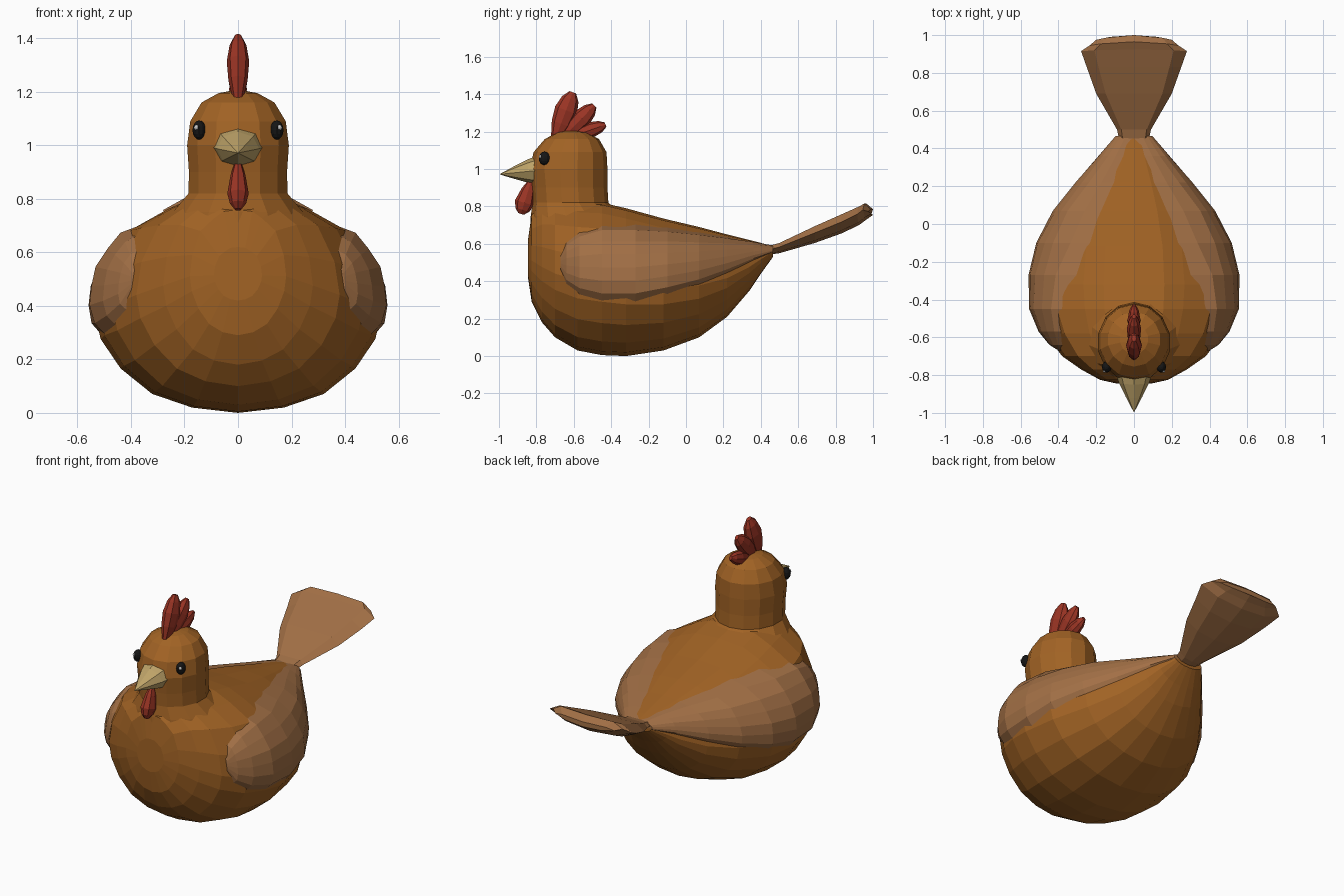
import bpy, bmesh, math
from mathutils import Vector

if "Cube" in bpy.data.objects:
    bpy.data.objects.remove(bpy.data.objects["Cube"])


def material(name, rgb):
    m = bpy.data.materials.new(name)
    m.diffuse_color = (*rgb, 1)
    m.use_nodes = True
    m.node_tree.nodes["Principled BSDF"].inputs["Base Color"].default_value = m.diffuse_color
    return m


BROWN = material("brown", (0.36, 0.125, 0.018))
TAN = material("tan", (0.36, 0.16, 0.06))
RED = material("red", (0.33, 0.035, 0.018))
HORN = material("horn", (0.52, 0.37, 0.14))
BLACK = material("black", (0.008, 0.008, 0.008))
WHITE = material("white", (0.8, 0.8, 0.8))


def loft(name, rings, mat):
    """Skin closed rings of equal length and cap both ends."""
    bm = bmesh.new()
    vs = [[bm.verts.new(p) for p in r] for r in rings]
    n = len(vs[0])
    for a, b in zip(vs, vs[1:]):
        for i in range(n):
            j = (i + 1) % n
            bm.faces.new((a[i], a[j], b[j], b[i]))
    bm.faces.new(vs[0])
    bm.faces.new(vs[-1])
    bmesh.ops.remove_doubles(bm, verts=bm.verts, dist=0.0005)
    bmesh.ops.recalc_face_normals(bm, faces=bm.faces)
    me = bpy.data.meshes.new(name)
    bm.to_mesh(me)
    bm.free()
    me.materials.append(mat)
    ob = bpy.data.objects.new(name, me)
    bpy.context.collection.objects.link(ob)
    return ob


def lerp_table(table, t):
    """Linear interpolation of rows keyed by their first column."""
    for a, b in zip(table, table[1:]):
        if t <= b[0]:
            f = max(0, (t - a[0]) / (b[0] - a[0]))
            return [p + (q - p) * f for p, q in zip(a[1:], b[1:])]
    return list(table[-1][1:])


def petal(name, base, tip, width, thick, profile, mat, sides=8):
    """Flattened spindle in the yz plane; profile = (along, radius factor)."""
    a, b = Vector((0, *base)), Vector((0, *tip))
    d = (b - a).normalized()
    side = Vector((0, -d.z, d.y))
    rings = []
    for t, r in profile:
        c = a.lerp(b, t)
        rings.append([c + side * (width * r * math.cos(k * math.tau / sides))
                      + Vector((thick * r * math.sin(k * math.tau / sides), 0, 0))
                      for k in range(sides)])
    return loft(name, rings, mat)


# Body: cross-sections (height fraction, width fraction) along y
SECTION = [(0, 0), (.025, .32), (.09, .6), (.21, .82), (.35, .96), (.47, 1),
           (.64, .95), (.83, .78), (.93, .5), (.985, .3), (1, 0)]
BODY = [(-.845, .42, .62, .09), (-.825, .29, .76, .18), (-.77, .18, .81, .28),
        (-.70, .10, .825, .38), (-.58, .03, .825, .47), (-.45, .005, .82, .52),
        (-.32, 0, .79, .535), (-.12, .03, .735, .505), (.07, .10, .69, .41),
        (.22, .21, .65, .30), (.34, .35, .62, .20), (.40, .44, .605, .15),
        (.465, .53, .588, .09)]
rings = []
for y, lo, hi, w in BODY:
    half = [(w * u, y, lo + (hi - lo) * v) for v, u in SECTION]
    rings.append(half + [(-x, yy, z) for x, yy, z in half[-2:0:-1]])
loft("body", rings, BROWN)

# Neck and head: z, front y, back y, half width
HEAD = [(.66, -.835, -.30, .30), (.75, -.83, -.34, .25), (.82, -.82, -.415, .19),
        (.90, -.825, -.42, .188), (1.0, -.835, -.42, .195), (1.09, -.815, -.425, .183),
        (1.16, -.755, -.465, .14), (1.195, -.69, -.53, .075), (1.205, -.64, -.59, .02)]
N = 14
loft("head", [[(w * math.sin(k * math.tau / N),
                (f + b) / 2 + (f - b) / 2 * math.cos(k * math.tau / N), z)
               for k in range(N)] for z, f, b, w in HEAD], BROWN)

# Wings: pads following the body side, y, lower z, upper z, thickness
WING = [(-.67, .46, .54, .005), (-.64, .38, .61, .028), (-.57, .32, .67, .036),
        (-.45, .28, .715, .04), (-.27, .28, .715, .04), (-.1, .32, .70, .038),
        (.07, .375, .67, .038), (.22, .44, .643, .03), (.36, .51, .615, .02),
        (.465, .555, .59, .012)]
STEPS = 7
for s, label in ((1, "right"), (-1, "left")):
    rings = []
    for y, z0, z1, th in WING:
        lo, hi, w = lerp_table(BODY, y)
        outer, inner = [], []
        for k in range(STEPS + 1):
            t = k / STEPS
            z = z0 + (z1 - z0) * t
            x = w * lerp_table(SECTION, (z - lo) / (hi - lo))[0]
            ang = -.5 + 1.6 * t
            off = th * (1.25 * math.sin(math.pi * t) ** .5 - .15)
            outer.append((s * (x + off * math.cos(ang)), y, z + off * math.sin(ang)))
            inner.append((s * (x * .9 - .01), y, z - .02 * t))
        rings.append(outer + inner[::-1])
    loft(label + "_wing", rings, TAN)

# Tail fan: y, lower z, upper z, half width, bow of the rear edge
TAIL = [(.43, .54, .585, .075, 0), (.50, .55, .605, .09, 0), (.69, .605, .695, .20, 0),
        (.83, .655, .757, .25, 0), (.915, .70, .797, .28, .01),
        (.945, .73, .815, .235, .02), (.975, .755, .785, .20, .025)]
FAN = [(-1, .6), (-.75, 1), (0, 1), (.75, 1), (1, .6), (.6, .15), (0, 0), (-.6, .15)]
loft("tail", [[(w * u, y + bow * (1 - u * u), lo + (hi - lo) * v) for u, v in FAN]
              for y, lo, hi, w, bow in TAIL], TAN)

# Comb
LOBE = [(0, .45), (.3, .85), (.6, 1), (.85, .75), (1, .3)]
for i, (base, tip, w) in enumerate([((-.695, 1.17), (-.605, 1.41), .062),
                                    ((-.655, 1.17), (-.49, 1.34), .052),
                                    ((-.62, 1.17), (-.43, 1.237), .042)]):
    petal(f"comb_lobe_{i + 1}", base, tip, w, .042 - .004 * i, LOBE, RED)

# Wattle
petal("wattle", (-.83, .93), (-.882, .76), .052, .04,
      [(0, .35), (.25, .7), (.65, 1), (.87, .75), (1, .3)], RED)

# Beak
petal("beak", (-.80, .992), (-.995, .972), .068, .085,
      [(0, 1.1), (.22, .93), (.6, .5), (1, .02)], HORN)


# Eyes
def ball(name, loc, scale, mat):
    bpy.ops.mesh.primitive_uv_sphere_add(segments=12, ring_count=8, radius=1,
                                         location=loc, scale=scale)
    ob = bpy.context.object
    ob.name = name
    ob.data.materials.append(mat)


for s, label in ((1, "right"), (-1, "left")):
    ball(label + "_eye", (s * .145, -.757, 1.057), (.025, .03, .036), BLACK)
    ball(label + "_eye_glint", (s * .155, -.778, 1.066), (.009, .009, .01), WHITE)
